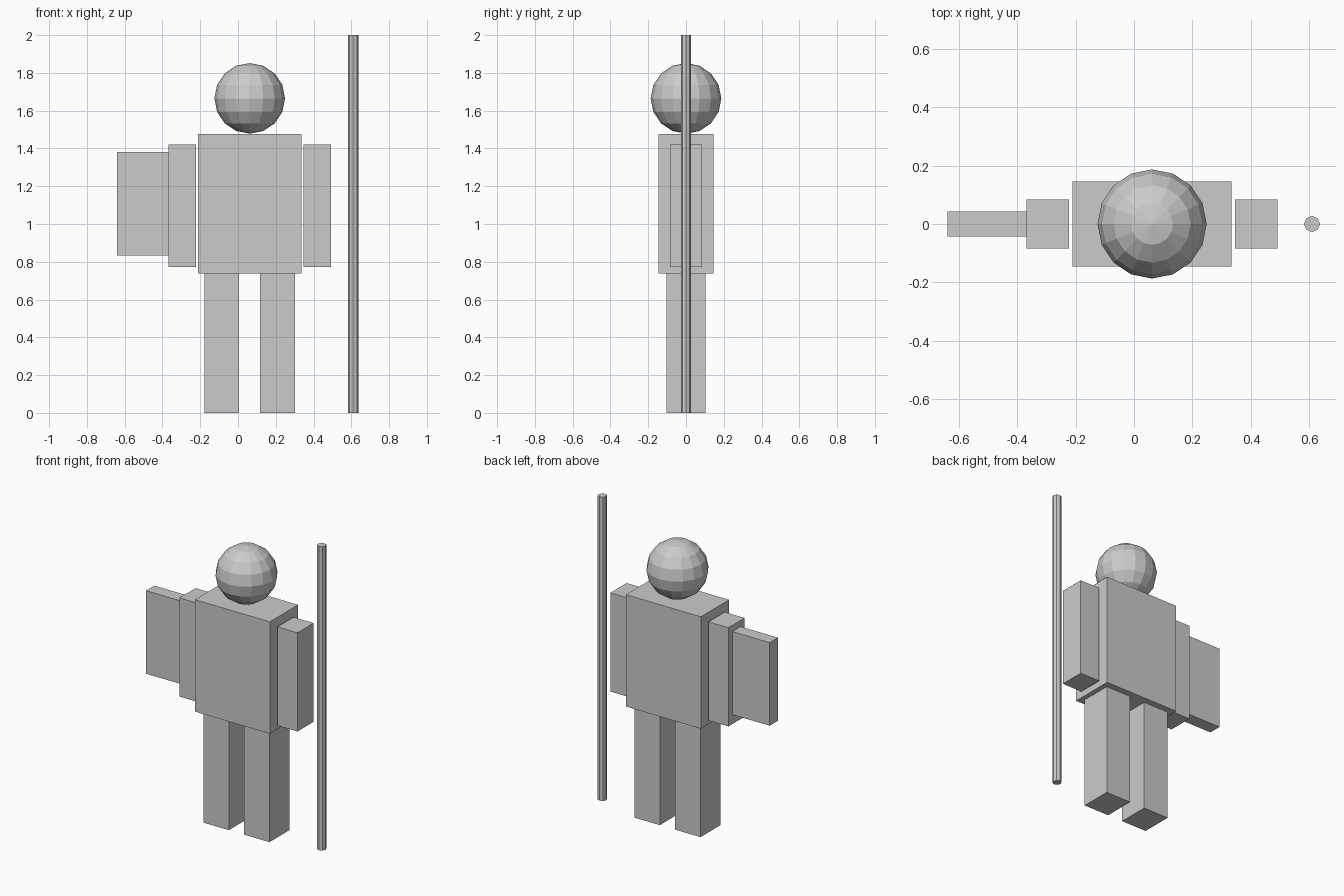
import bpy

if "Cube" in bpy.data.objects:
    bpy.data.objects.remove(bpy.data.objects["Cube"])

CX = 0.062  # body centre line


def box(name, x, z0, z1, width, depth):
    """Box centred on y = 0, from z0 to z1."""
    bpy.ops.mesh.primitive_cube_add(size=1, location=(x, 0, (z0 + z1) / 2))
    ob = bpy.context.object
    ob.name = name
    ob.scale = (width, depth, z1 - z0)
    bpy.ops.object.transform_apply(location=False, rotation=False, scale=True)
    return ob


# torso
box("torso", CX, 0.739, 1.476, 0.546, 0.293)

# legs and arms, mirrored about the body centre line
for side, s in (("left", 1), ("right", -1)):
    box(f"{side}_leg", CX + s * 0.148, 0.0, 0.739, 0.185, 0.208)
    box(f"{side}_arm", CX + s * 0.357, 0.772, 1.422, 0.146, 0.168)

# shield, fixed to the outside of the right arm
box("shield", -0.504, 0.834, 1.381, 0.272, 0.086)

# low-poly head
bpy.ops.mesh.primitive_uv_sphere_add(segments=16, ring_count=8, radius=0.187,
                                     location=(CX, 0, 1.665))
bpy.context.object.name = "head"

# eight-sided staff
bpy.ops.mesh.primitive_cylinder_add(vertices=8, radius=0.0275, depth=2.0,
                                    location=(0.61, 0, 1.0))
bpy.context.object.name = "staff"
